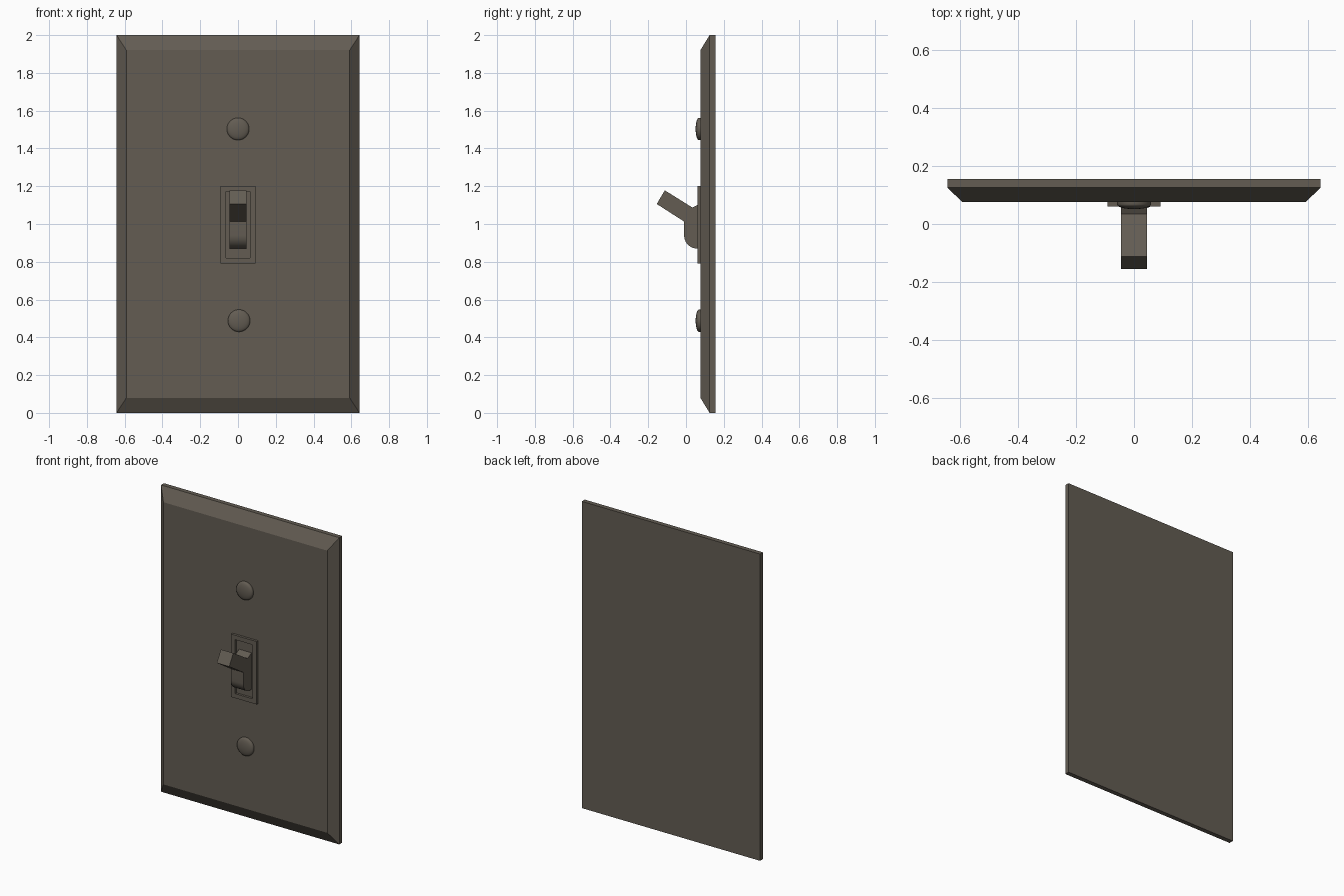
import bpy, bmesh, math
from mathutils import Matrix, Vector

if "Cube" in bpy.data.objects:
    bpy.data.objects.remove(bpy.data.objects["Cube"])

# one colour for everything
bronze = bpy.data.materials.new("bronze_brown")
bronze.diffuse_color = (0.125, 0.108, 0.086, 1)
bronze.use_nodes = True
bronze.node_tree.nodes["Principled BSDF"].inputs["Base Color"].default_value = bronze.diffuse_color


def finish(name, bm, smooth=None):
    bmesh.ops.recalc_face_normals(bm, faces=bm.faces)
    me = bpy.data.meshes.new(name)
    bm.to_mesh(me)
    bm.free()
    me.materials.append(bronze)
    ob = bpy.data.objects.new(name, me)
    bpy.context.collection.objects.link(ob)
    if smooth:
        bpy.ops.object.select_all(action='DESELECT')
        ob.select_set(True)
        bpy.context.view_layer.objects.active = ob
        bpy.ops.object.shade_smooth_by_angle(angle=math.radians(smooth))
    return ob


def box(x, y0, y1, z0, z1):
    bm = bmesh.new()
    m = Matrix.Translation((0, (y0 + y1) / 2, (z0 + z1) / 2)) @ Matrix.Diagonal((2 * x, y1 - y0, z1 - z0, 1))
    bmesh.ops.create_cube(bm, size=1, matrix=m)
    bm.normal_update()
    front = min(bm.faces, key=lambda f: f.calc_center_median().y)
    return bm, front


# wall plate: thin rim plus sloped border up to the front face
bm, front = box(0.643, 0.125, 0.155, 0, 2)
new = bmesh.ops.extrude_discrete_faces(bm, faces=[front])["faces"][0]
for v in new.verts:
    v.co = (math.copysign(0.591, v.co.x), 0.076, 1 + math.copysign(0.92, v.co.z - 1))
finish("wall_plate", bm)

# toggle surround with a sunken opening
bm, front = box(0.092, 0.06, 0.08, 0.79, 1.20)
bmesh.ops.inset_region(bm, faces=[front], thickness=0.041)
new = bmesh.ops.extrude_discrete_faces(bm, faces=[front])["faces"][0]
for v in new.verts:
    v.co.y = 0.075
finish("toggle_surround", bm)

# toggle lever: side profile (y, z) with a rounded belly
profile = [(0.078, 1.11), (0.034, 1.087), (-0.112, 1.178), (-0.155, 1.106), (-0.01, 1.013)]
for i in range(13):
    a = math.radians(90 * i / 12)
    profile.append((0.058 - 0.068 * math.cos(a), 0.94 - 0.07 * math.sin(a)))
profile.append((0.078, 0.87))
bm = bmesh.new()
face = bm.faces.new([bm.verts.new((-0.045, y, z)) for y, z in profile])
ext = bmesh.ops.extrude_face_region(bm, geom=[face])["geom"]
bmesh.ops.translate(bm, vec=Vector((0.09, 0, 0)), verts=[g for g in ext if isinstance(g, bmesh.types.BMVert)])
finish("toggle_lever", bm, 25)


# domed screw heads above and below the toggle
def screw(name, x, z):
    bm = bmesh.new()
    pts = [(0.059, 0.078), (0.059, 0.068)]
    pts += [(0.059 * math.cos(a), 0.068 - 0.017 * math.sin(a)) for a in (math.pi / 12 * k for k in range(1, 7))]
    vs = [bm.verts.new((x + r, y, z)) for r, y in pts]
    edges = [bm.edges.new(p) for p in zip(vs, vs[1:])]
    bmesh.ops.spin(bm, geom=vs + edges, cent=(x, 0, z), axis=(0, 1, 0), angle=2 * math.pi, steps=32)
    bmesh.ops.remove_doubles(bm, verts=bm.verts, dist=0.0005)
    finish(name, bm, 50)


screw("upper_screw", 0.0, 1.503)
screw("lower_screw", 0.005, 0.488)
